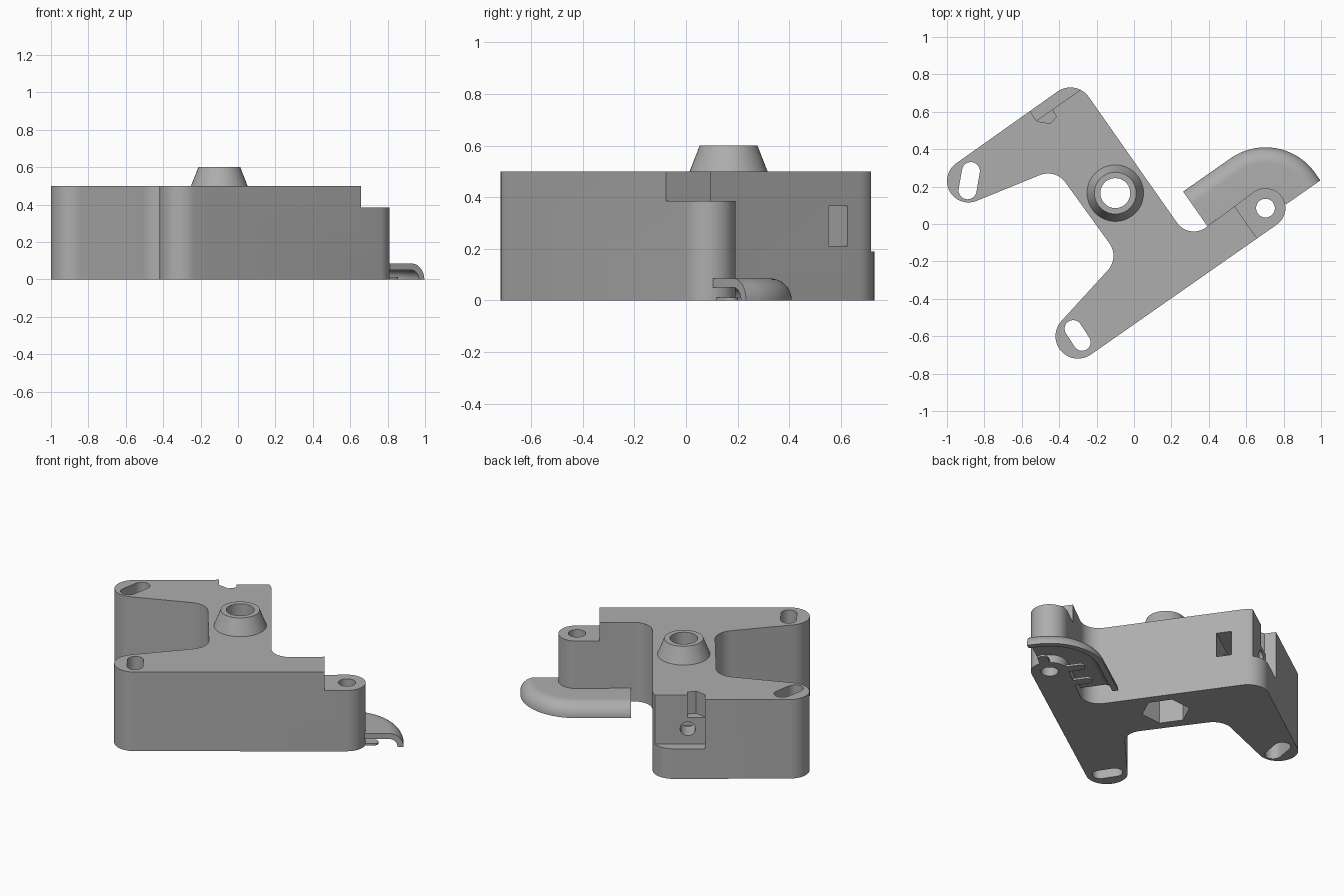
import bpy, bmesh
from math import pi, cos, sin, acos, atan2, hypot, radians
from mathutils import Matrix, Vector

if "Cube" in bpy.data.objects:
    bpy.data.objects.remove(bpy.data.objects["Cube"], do_unlink=True)

TILT = radians(35)                 # the body's main axis in plan
U = Vector((cos(TILT), sin(TILT), 0))
V = Vector((-sin(TILT), cos(TILT), 0))
PIVOT = Vector((0.703, 0.085, 0))  # centre of the low screw ear
BOSS = (-0.10, 0.165)

grey = bpy.data.materials.new("plain grey")
grey.use_nodes = True
grey.diffuse_color = (0.42, 0.42, 0.42, 1)
grey.node_tree.nodes["Principled BSDF"].inputs["Base Color"].default_value = grey.diffuse_color


def make(name, bm):
    bmesh.ops.recalc_face_normals(bm, faces=bm.faces)
    mesh = bpy.data.meshes.new(name)
    bm.to_mesh(mesh)
    bm.free()
    mesh.materials.append(grey)
    ob = bpy.data.objects.new(name, mesh)
    bpy.context.collection.objects.link(ob)
    return ob


def belt(circles, steps=16):
    """Outline running round circles; a negative radius is a concave fillet."""
    normals = []
    for i, (x, y, r) in enumerate(circles):
        x2, y2, r2 = circles[(i + 1) % len(circles)]
        dx, dy = x2 - x, y2 - y
        normals.append(atan2(dy, dx) - acos((r - r2) / hypot(dx, dy)))
    pts = []
    for i, (x, y, r) in enumerate(circles):
        a, b = normals[i - 1], normals[i]
        turn = (b - a) % (2 * pi) if r > 0 else -((a - b) % (2 * pi))
        for k in range(steps + 1):
            t = a + turn * k / steps
            pts.append((x + r * cos(t), y + r * sin(t)))
    return pts


def ring(x, y, r, n=48, start=0.0):
    return [(x + r * cos(start + 2 * pi * k / n), y + r * sin(start + 2 * pi * k / n))
            for k in range(n)]


def prism(name, pts, z0, z1):
    bm = bmesh.new()
    base = bm.faces.new([bm.verts.new((x, y, z0)) for x, y in pts])
    out = bmesh.ops.extrude_face_region(bm, geom=[base])
    top = [g for g in out["geom"] if isinstance(g, bmesh.types.BMVert)]
    bmesh.ops.translate(bm, verts=top, vec=(0, 0, z1 - z0))
    return make(name, bm)


def tilted_prism(name, uv, z0, z1):
    return prism(name, [(U * u + V * v).to_2d() for u, v in uv], z0, z1)


def tilted_box(name, u0, u1, v0, v1, z0, z1):
    return tilted_prism(name, [(u0, v0), (u1, v0), (u1, v1), (u0, v1)], z0, z1)


def cone(name, r1, r2, depth, matrix):
    bm = bmesh.new()
    bmesh.ops.create_cone(bm, cap_ends=True, segments=48, radius1=r1, radius2=r2,
                          depth=depth, matrix=matrix)
    return make(name, bm)


def combine(target, tool, operation="DIFFERENCE"):
    mod = target.modifiers.new("bool", "BOOLEAN")
    mod.operation, mod.solver, mod.object = operation, "EXACT", tool
    bpy.context.view_layer.objects.active = target
    bpy.ops.object.modifier_apply(modifier=mod.name)
    bpy.data.objects.remove(tool, do_unlink=True)


def smooth(ob):
    bpy.ops.object.select_all(action="DESELECT")
    ob.select_set(True)
    bpy.context.view_layer.objects.active = ob
    bpy.ops.object.shade_smooth_by_angle(angle=radians(30))


# Three-armed body with rounded ends and filleted inner corners
body = prism("body", belt([
    (-0.885, 0.23, 0.115), (-0.46, 0.155, -0.115), (-0.225, -0.17, -0.115),
    (-0.30, -0.60, 0.12), (PIVOT.x, PIVOT.y, 0.107), (0.32, 0.07, -0.11),
    (-0.34, 0.61, 0.12)]), 0, 0.5)

# Tapered boss with a bore and a hexagonal nut pocket underneath
combine(body, cone("boss", 0.155, 0.112, 0.11,
                   Matrix.Translation((*BOSS, 0.545))), "UNION")
combine(body, prism("bore", ring(*BOSS, 0.08), -0.1, 0.7))
combine(body, prism("nut_pocket", ring(*BOSS, 0.14, 6, TILT + pi / 2), -0.1, 0.25))

# Mounting slots and the ear hole
combine(body, prism("slot_a", belt([(-0.89, 0.18, 0.048), (-0.872, 0.283, 0.048)]), -0.1, 0.7))
combine(body, prism("slot_b", belt([(-0.325, -0.56, 0.046), (-0.278, -0.632, 0.046)]), -0.1, 0.7))
combine(body, prism("ear_hole", ring(PIVOT.x, PIVOT.y, 0.05), -0.1, 0.7))

# Stepped-down ear, side recess and its top notch
combine(body, tilted_box("ear_step", 0.495, 0.9, -0.7, 0.1, 0.385, 0.7))
combine(body, tilted_box("side_recess", -0.11, 0.4, 0.752, 0.95, 0.19, 0.7))
combine(body, tilted_prism("top_notch", [(-0.108, 0.8), (-0.108, 0.745), (-0.058, 0.697),
                                         (-0.01, 0.708), (-0.006, 0.8)], 0.36, 0.7))

# Screw hole in the recess, meeting a nut slot cut from the side
screw = Matrix.Translation(V * 0.66 + U * -0.01 + Vector((0, 0, 0.288))) \
    @ Matrix.Rotation(TILT, 4, "Z") @ Matrix.Rotation(pi / 2, 4, "X")
combine(body, cone("screw_hole", 0.044, 0.044, 0.4, screw))
combine(body, tilted_box("side_nut_slot", -0.08, 0.3, 0.54, 0.63, 0.21, 0.365))
smooth(body)

# Hood: quarter-round shell swept straight, then round the ear
quarter = [k * pi / 20 for k in range(11)]
section = [(0.10, 0.085)] + [(0.24 + 0.085 * sin(t), 0.085 * cos(t)) for t in quarter]
section += [(0.24 + 0.05 * sin(t), 0.05 * cos(t)) for t in reversed(quarter)] + [(0.10, 0.05)]
path = [(PIVOT - U * 0.31, V)]
path += [(PIVOT, V * cos(t) + U * sin(t)) for t in [k * pi / 56 for k in range(29)]]
path += [(PIVOT - V * 0.047, U)]
bm = bmesh.new()
rows = [[bm.verts.new(o + n * r + Vector((0, 0, z))) for r, z in section] for o, n in path]
for a, b in zip(rows, rows[1:]):
    for k in range(len(section)):
        m = (k + 1) % len(section)
        bm.faces.new((a[k], a[m], b[m], b[k]))
bm.faces.new(rows[0])
bm.faces.new(rows[-1])
smooth(make("hood", bm))

# Thin rounded tabs under the hood
for name, origin, way, reach in [("tab_ear", PIVOT, V, 0.18),
                                 ("tab_side", PIVOT - U * 0.16, V, 0.18),
                                 ("tab_end", PIVOT, U, 0.15)]:
    p, q = origin + way * 0.09, origin + way * reach
    smooth(prism(name, belt([(p.x, p.y, 0.03), (q.x, q.y, 0.03)]), 0, 0.012))
